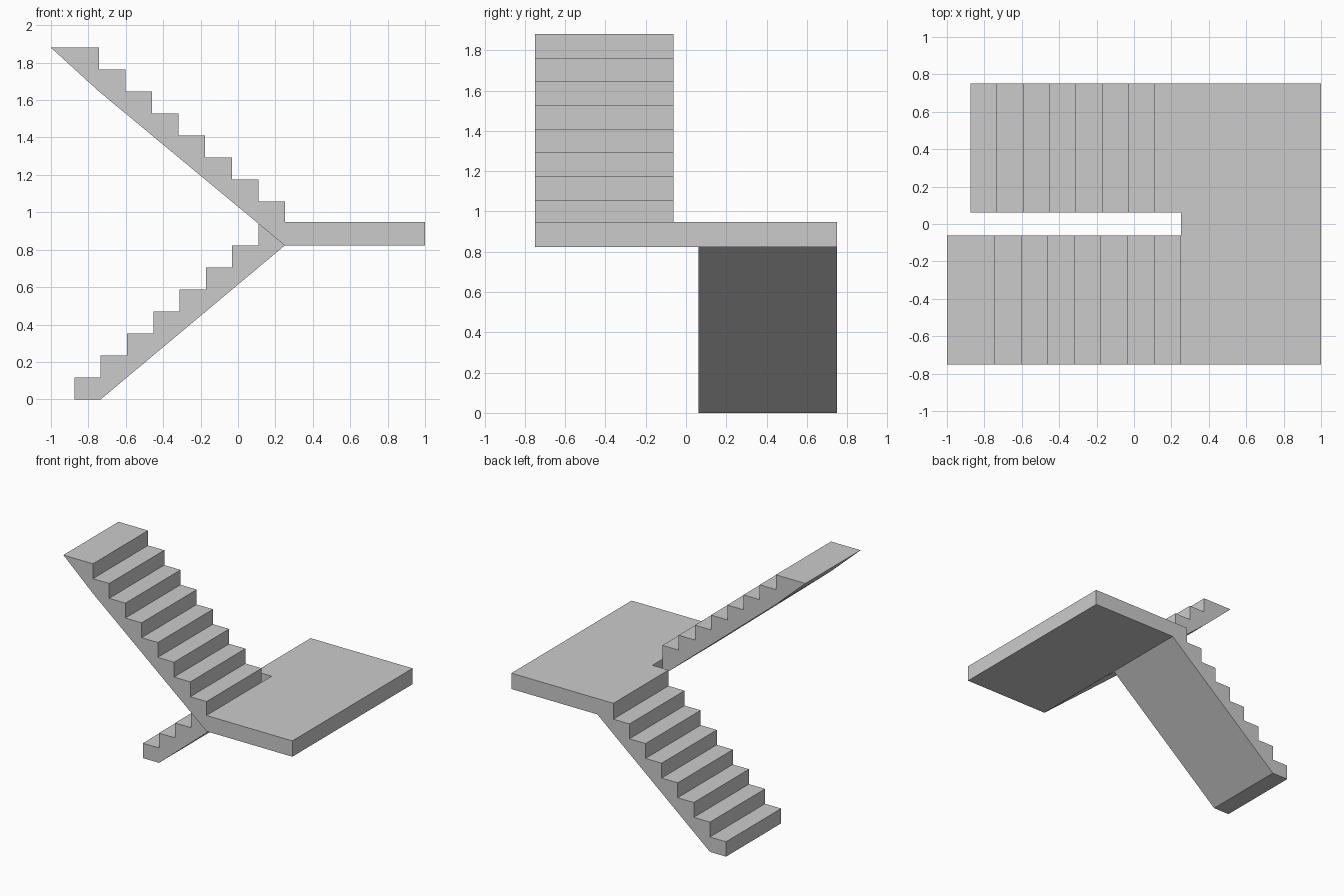
import bpy
import bmesh

if "Cube" in bpy.data.objects:
    bpy.data.objects.remove(bpy.data.objects["Cube"])

RISE = 0.1175
STEPS = 8
EDGE = 0.25                   # x where both flights meet the landing
Y_IN, Y_OUT = 0.0625, 0.75
BOTTOM = 7 * RISE             # landing underside
TOP = BOTTOM + 0.125          # landing surface

bm = bmesh.new()


def face(points):
    bm.faces.new([bm.verts.new(p) for p in points])


def flight(profile, y0, y1):
    """Extrude an x/z profile in y, leaving the end at the landing open."""
    for (xa, za), (xb, zb) in zip(profile, profile[1:]):
        face([(xa, y0, za), (xb, y0, zb), (xb, y1, zb), (xa, y1, za)])
    for y in (y0, y1):
        face([(x, y, z) for x, z in profile])


# Lower flight, listed from the landing down to the floor
run = 0.1406
lower = [(EDGE, TOP)]
for i in range(1, STEPS + 1):
    x = EDGE - i * run
    level = TOP if i == 1 else (STEPS + 1 - i) * RISE
    lower += [(x, level), (x, (STEPS - i) * RISE)]
lower += [(EDGE - 7 * run, 0), (EDGE, BOTTOM)]
flight(lower, Y_IN, Y_OUT)

# Upper flight, listed from the landing up to the long top tread
run = 0.1417
upper = [(EDGE, TOP)]
for i in range(STEPS):
    x = EDGE - i * run
    level = (STEPS + 1 + i) * RISE
    upper += [(x, level), (x - run if i < STEPS - 1 else -1, level)]
upper += [(EDGE - 7 * run, 14 * RISE), (EDGE, BOTTOM)]
flight(upper, -Y_OUT, -Y_IN)

# Landing slab, open where the flights join it
outline = [(EDGE, -Y_IN), (EDGE, -Y_OUT), (1, -Y_OUT),
           (1, Y_OUT), (EDGE, Y_OUT), (EDGE, Y_IN)]
for z in (BOTTOM, TOP):
    face([(x, y, z) for x, y in outline])
for i in (1, 2, 3, 5):
    (xa, ya), (xb, yb) = outline[i], outline[(i + 1) % 6]
    face([(xa, ya, BOTTOM), (xb, yb, BOTTOM), (xb, yb, TOP), (xa, ya, TOP)])

# Weld into one solid and merge coplanar faces
bmesh.ops.remove_doubles(bm, verts=bm.verts[:], dist=0.0005)
bmesh.ops.recalc_face_normals(bm, faces=bm.faces[:])
bmesh.ops.dissolve_limit(bm, angle_limit=0.005, verts=bm.verts[:], edges=bm.edges[:])

mesh = bpy.data.meshes.new("staircase")
bm.to_mesh(mesh)
bm.free()
bpy.context.collection.objects.link(bpy.data.objects.new("staircase", mesh))
